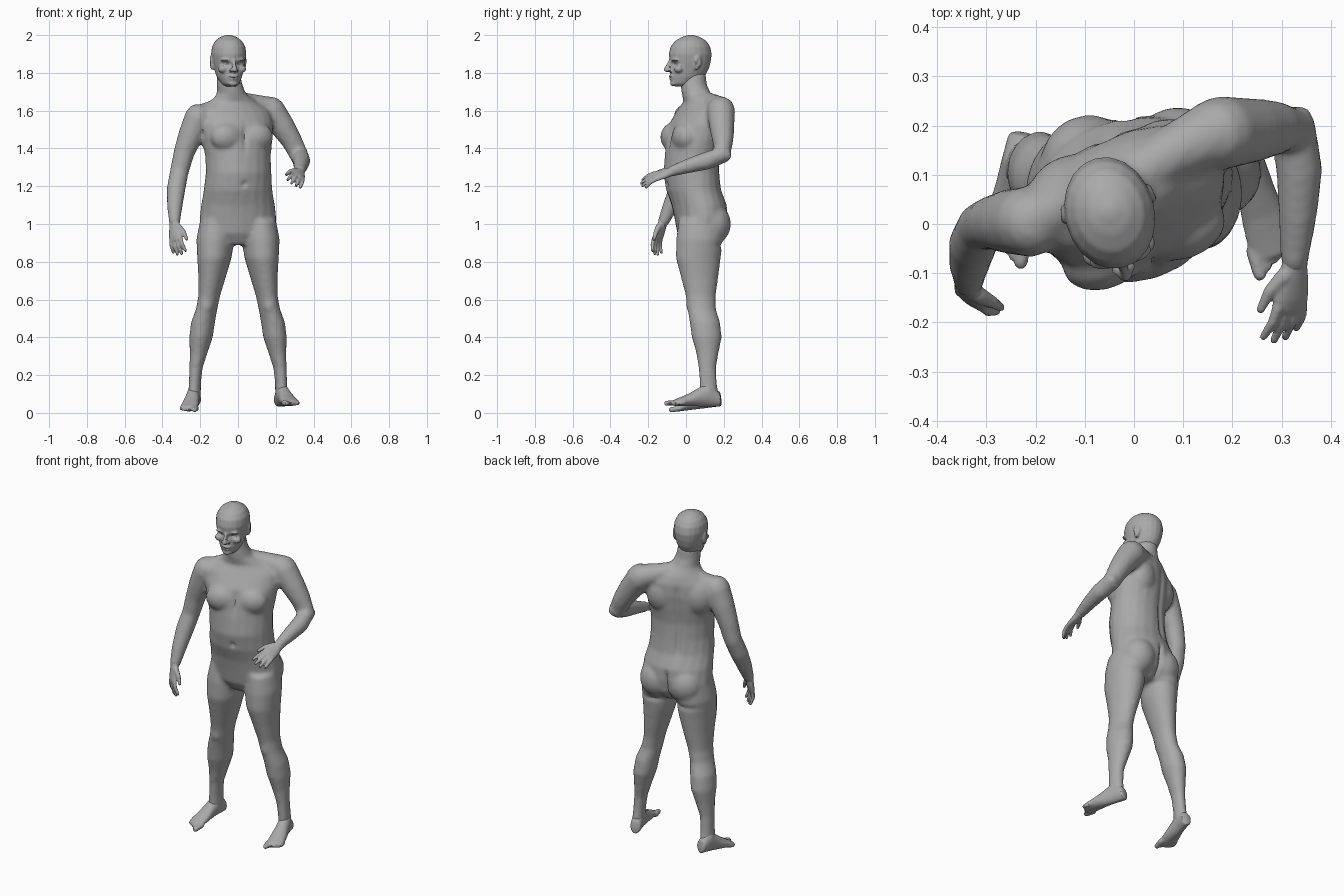
import bpy, bmesh, math
from mathutils import Vector, Matrix

cube = bpy.data.objects.get("Cube")
if cube:
    bpy.data.objects.remove(cube)

grey = bpy.data.materials.new("plain grey")
grey.use_nodes = True
COLOUR = (.4, .4, .4, 1)
grey.diffuse_color = COLOUR
grey.node_tree.nodes["Principled BSDF"].inputs["Base Color"].default_value = COLOUR


def loft(bm, rings, n=20):
    """Skin a list of (centre, half-axis, half-axis) rings and cap both ends."""
    loops = []
    for centre, u, v in rings:
        angles = [math.tau * i / n for i in range(n)]
        loops.append([bm.verts.new(centre + u * math.cos(a) + v * math.sin(a)) for a in angles])
    for low, high in zip(loops, loops[1:]):
        for i in range(n):
            j = (i + 1) % n
            bm.faces.new((low[i], low[j], high[j], high[i]))
    bm.faces.new(loops[0][::-1])
    bm.faces.new(loops[-1])


def stack(bm, rows):
    """Horizontal rings: z, x, y, half width, half depth, yaw in degrees."""
    rings = []
    for z, x, y, a, b, yaw in rows:
        turn = Matrix.Rotation(math.radians(yaw), 3, 'Z')
        rings.append((Vector((x, y, z)), turn @ Vector((a, 0, 0)), turn @ Vector((0, b, 0))))
    loft(bm, rings)


def tube(bm, points, radii, n=14):
    """Round limb along a path, with domed ends."""
    pts = [Vector(p) for p in points]
    rings = []
    for i, (p, r) in enumerate(zip(pts, radii)):
        t = (pts[min(i + 1, len(pts) - 1)] - pts[max(i - 1, 0)]).normalized()
        u = t.orthogonal().normalized() if i == 0 else (u - t * u.dot(t)).normalized()
        v = t.cross(u)
        ring = [(p, u * r, v * r)]
        if i in (0, len(pts) - 1):
            sign = -1 if i == 0 else 1
            dome = [(p + t * r * k * sign, u * r * math.sqrt(1 - k * k), v * r * math.sqrt(1 - k * k))
                    for k in (.5, .85)]
            ring = dome[::-1] + ring if i == 0 else ring + dome
        rings += ring
    loft(bm, rings, n)


def ball(bm, centre, radii, yaw=0):
    m = (Matrix.Translation(centre) @ Matrix.Rotation(math.radians(yaw), 4, 'Z')
         @ Matrix.Diagonal((*radii, 1)))
    bmesh.ops.create_uvsphere(bm, u_segments=20, v_segments=14, radius=1, matrix=m)


def finish(name, bm, voxel, smoothing, dents=(), place=None):
    """Fuse the overlapping pieces into one skin, then press in the dents."""
    bmesh.ops.recalc_face_normals(bm, faces=bm.faces)
    rough = bpy.data.meshes.new(name)
    bm.to_mesh(rough)
    bm.free()
    ob = bpy.data.objects.new(name, rough)
    bpy.context.collection.objects.link(ob)
    fuse = ob.modifiers.new("fuse", 'REMESH')
    fuse.mode = 'VOXEL'
    fuse.voxel_size = voxel
    relax = ob.modifiers.new("relax", 'SMOOTH')
    relax.iterations = smoothing
    graph = bpy.context.evaluated_depsgraph_get()
    mesh = bpy.data.meshes.new_from_object(ob.evaluated_get(graph))
    ob.modifiers.clear()
    ob.data = mesh
    normals = [v.normal.copy() for v in mesh.vertices]
    for centre, radii, depth in dents:
        for v, normal in zip(mesh.vertices, normals):
            d = sum(((a - b) / r) ** 2 for a, b, r in zip(v.co, centre, radii))
            if d < 6:
                v.co -= normal * depth * math.exp(-d)
    if place:
        mesh.transform(place)
    mesh.materials.clear()
    mesh.materials.append(grey)
    bpy.ops.object.select_all(action='DESELECT')
    ob.select_set(True)
    bpy.context.view_layer.objects.active = ob
    bpy.ops.object.shade_smooth_by_angle(angle=math.radians(30))
    return ob


def chest_point(x, y, z, yaw=21):
    p = Matrix.Rotation(math.radians(yaw), 3, 'Z') @ Vector((x, y, 0))
    return p + Vector((-.01, .04, z))


# Torso and neck
body = bmesh.new()
stack(body, [
    (.89, 0, .07, .1, .08, 6), (.95, 0, .08, .19, .125, 8), (1.03, 0, .08, .205, .14, 8),
    (1.1, 0, .07, .198, .145, 10), (1.18, 0, .04, .185, .143, 14), (1.27, .003, .028, .177, .145, 18),
    (1.36, 0, .03, .178, .138, 20), (1.45, -.005, .04, .195, .138, 22), (1.53, -.01, .055, .205, .13, 23),
    (1.6, -.015, .075, .2, .105, 24), (1.645, -.02, .08, .13, .085, 24), (1.69, -.035, .055, .077, .077, 18),
    (1.74, -.045, .04, .068, .07, 14), (1.8, -.05, .04, .06, .065, 14)])
tube(body, [(-.03, .08, 1.655), (.07, .14, 1.635), (.165, .185, 1.605)], [.055, .055, .07])
tube(body, [(-.05, .06, 1.655), (-.13, .04, 1.605), (-.2, .01, 1.565)], [.05, .052, .068])
for s in (-1, 1):
    ball(body, chest_point(s * .085, -.085, 1.46), (.09, .062, .075), 21)
    ball(body, chest_point(s * .1, .07, 1.52), (.09, .07, .11), 21)
    ball(body, (s * .09, .13 + s * .008, 1.0), (.1, .1, .11), 8)

# Legs
for s in (-1, 1):
    rows = [(1.02, .11, .08, .09, .12), (.92, .12, .072, .1, .125), (.82, .125, .065, .09, .12),
            (.72, .137, .072, .072, .1), (.62, .152, .078, .057, .08), (.55, .166, .083, .056, .076),
            (.48, .185, .1, .063, .081), (.4, .196, .11, .062, .08), (.32, .208, .113, .047, .06),
            (.24, .222, .113, .035, .047), (.16, .228, .118, .032, .046), (.08, .231, .123, .033, .05)]
    stack(body, [(z, s * x, y, a, b, s * 10) for z, x, y, a, b in rows])
    ball(body, (s * .166, .035, .57), (.035, .035, .045))

# Arms
tube(body, [(.175, .185, 1.6), (.24, .19, 1.51), (.285, .195, 1.44), (.323, .19, 1.365),
            (.336, .11, 1.335), (.333, .02, 1.31), (.326, -.075, 1.28)],
     [.076, .066, .056, .05, .048, .04, .029])
tube(body, [(-.21, .005, 1.565), (-.25, .005, 1.47), (-.285, .003, 1.38), (-.31, -.005, 1.28),
            (-.327, -.04, 1.19), (-.335, -.085, 1.09), (-.336, -.12, 1.01)],
     [.073, .067, .056, .05, .05, .041, .03])
ball(body, (.335, .212, 1.365), (.03, .03, .03))

# Navel, spine, breastbone and seat creases
dents = [((.035, -.11, 1.21), (.012, .04, .014), .014),
         (chest_point(0, -.14, 1.46), (.015, .06, .07), .012)]
dents += [(chest_point(0, .13, 1.2 + i * .05), (.018, .06, .04), .008) for i in range(8)]
dents += [((-.015, .23, .9 + i * .04), (.014, .08, .03), .014) for i in range(5)]
dents += [((s * .1, .18, .885), (.08, .06, .015), .008) for s in (-1, 1)]
finish("body", body, .011, 5, dents)


# Hands
def hand(name, wrist, along, across, palm):
    w, d, a, p = (Vector(q) for q in (wrist, along, across, palm))
    d.normalize()
    a = (a - d * a.dot(d)).normalized()
    p = (p - d * p.dot(d) - a * p.dot(a)).normalized()
    bm = bmesh.new()
    loft(bm, [(w + d * t, a * width, p * thick) for t, width, thick in
              ((-.03, .027, .027), (0, .028, .022), (.03, .036, .02), (.07, .041, .017), (.095, .037, .012))])
    for i, length in enumerate((.07, .08, .075, .058)):
        off = (i - 1.5) * .02
        base = w + d * .085 + a * off
        way = d + a * off * 5
        tube(bm, [base, base + way * length * .5 + p * .006, base + way * length + p * .025],
             [.0115, .0105, .0085], 10)
    root = w + d * .02 - a * .022
    tube(bm, [root, root + d * .035 - a * .025 + p * .012, root + d * .075 - a * .035 + p * .022],
         [.018, .013, .009], 10)
    finish(name, bm, .005, 3)


hand("left_hand", (.326, -.085, 1.275), (-.1, -.95, -.28), (.8, .05, -.55), (-.5, 0, -.8))
hand("right_hand", (-.336, -.125, 1.0), (.07, -.32, -.95), (-.75, .55, -.1), (.55, .7, .1))


# Feet
def foot(name, heel, ball_end, side):
    h, e = Vector(heel), Vector(ball_end)
    d = (e - h).normalized()
    a = Vector((-d.y, d.x, 0)).normalized() * side
    up = Vector((0, 0, 1))
    bm = bmesh.new()
    rows = [(-.03, .014, .04), (0, .03, .075), (.25, .035, .13), (.45, .038, .1),
            (.7, .045, .066), (.9, .048, .045), (1.05, .042, .03)]
    loft(bm, [(h.lerp(e, t) + up * tall / 2, a * wide, up * tall / 2) for t, wide, tall in rows])
    for i in range(5):
        base = e + a * (i - 2) * .0195 - d * (.01 + i * .006) + up * .016
        r = .016 if i == 0 else .0105
        tube(bm, [base, base + d * (.048 - i * .005) - up * .003], [r, r * .9], 10)
    finish(name, bm, .006, 3)


foot("left_foot", (.217, .175, .032), (.283, -.055, .037), 1)
foot("right_foot", (-.225, .18, .034), (-.262, -.035, .008), -1)

# Head: skull and jaw, then features, turned a little to the left
head = bmesh.new()
for_rows = [(1.728, -.085, -.02, .025), (1.742, -.106, .03, .046), (1.78, -.11, .075, .066),
            (1.82, -.108, .097, .077), (1.86, -.113, .108, .086), (1.9, -.118, .113, .092),
            (1.94, -.108, .104, .087), (1.97, -.083, .083, .07), (1.99, -.047, .05, .043), (2.001, -.01, .012, .012)]
stack(head, [(z, 0, (f + b) / 2, w, (b - f) / 2, 0) for z, f, b, w in for_rows])
tube(head, [(0, -.112, 1.862), (0, -.124, 1.838), (0, -.133, 1.817)], [.01, .011, .014], 10)
ball(head, (0, -.106, 1.781), (.027, .012, .008))
ball(head, (0, -.104, 1.768), (.023, .012, .008))
ball(head, (0, -.096, 1.744), (.026, .016, .014))
for s in (-1, 1):
    ball(head, (s * .014, -.118, 1.813), (.011, .013, .009))
    ball(head, (s * .038, -.098, 1.868), (.03, .014, .009), s * 15)
    ball(head, (s * .05, -.078, 1.82), (.026, .024, .02))
    ball(head, (s * .09, .018, 1.86), (.011, .02, .034), s * 20)
    ball(head, (s * .085, .012, 1.835), (.011, .013, .02))
sockets = [((s * .035, -.1, 1.847), (.02, .03, .011), .011) for s in (-1, 1)]
sockets += [((s * .102, .018, 1.86), (.012, .009, .018), .007) for s in (-1, 1)]
sockets += [((0, -.118, 1.7745), (.024, .02, .003), .004)]
place = Matrix.Translation((-.05, .025, 0)) @ Matrix.Rotation(math.radians(14), 4, 'Z')
finish("head", head, .006, 3, sockets, place)
